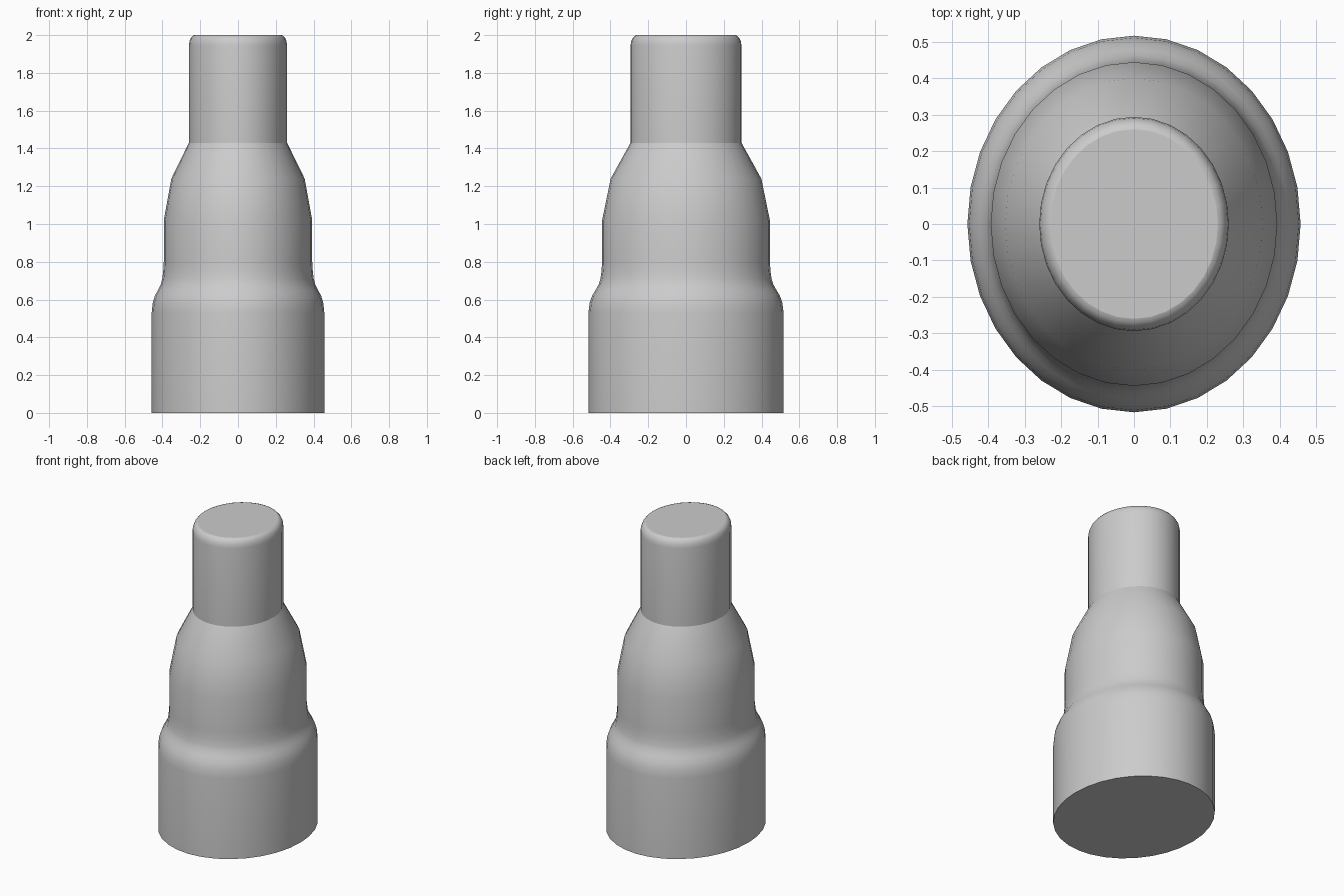
import bpy, bmesh, math

if "Cube" in bpy.data.objects:
    bpy.data.objects.remove(bpy.data.objects["Cube"])

SIDES = 32
STRETCH = 1.13   # oval section: depth relative to width

# (half width, height, sharp crease) from base to top
PROFILE = [
    (0.457, 0.0, True), (0.457, 0.53, False),
    # rounded shoulder
    (0.452, 0.58, False), (0.440, 0.62, False), (0.424, 0.65, False),
    (0.409, 0.68, False), (0.401, 0.71, False), (0.396, 0.75, False),
    # upper body and taper
    (0.393, 0.80, False), (0.393, 1.02, False), (0.353, 1.24, False),
    # neck with rounded rim
    (0.260, 1.43, True), (0.260, 1.945, False), (0.257, 1.967, False),
    (0.250, 1.984, False), (0.240, 1.996, False), (0.230, 2.0, True),
]

bm = bmesh.new()
rings = []
for r, z, sharp in PROFILE:
    rings.append([bm.verts.new((r * math.cos(2 * math.pi * i / SIDES),
                                r * STRETCH * math.sin(2 * math.pi * i / SIDES), z))
                  for i in range(SIDES)])

# side walls
for a, b in zip(rings, rings[1:]):
    for i in range(SIDES):
        j = (i + 1) % SIDES
        bm.faces.new((a[i], a[j], b[j], b[i])).smooth = True

# flat base and top
bm.faces.new(rings[0][::-1])
bm.faces.new(rings[-1])

# creases
for ring, (r, z, sharp) in zip(rings, PROFILE):
    if sharp:
        for i in range(SIDES):
            bm.edges.get((ring[i], ring[(i + 1) % SIDES])).smooth = False

mesh = bpy.data.meshes.new("stepped_body")
bm.to_mesh(mesh)
bm.free()
bpy.context.collection.objects.link(bpy.data.objects.new("stepped_body", mesh))
